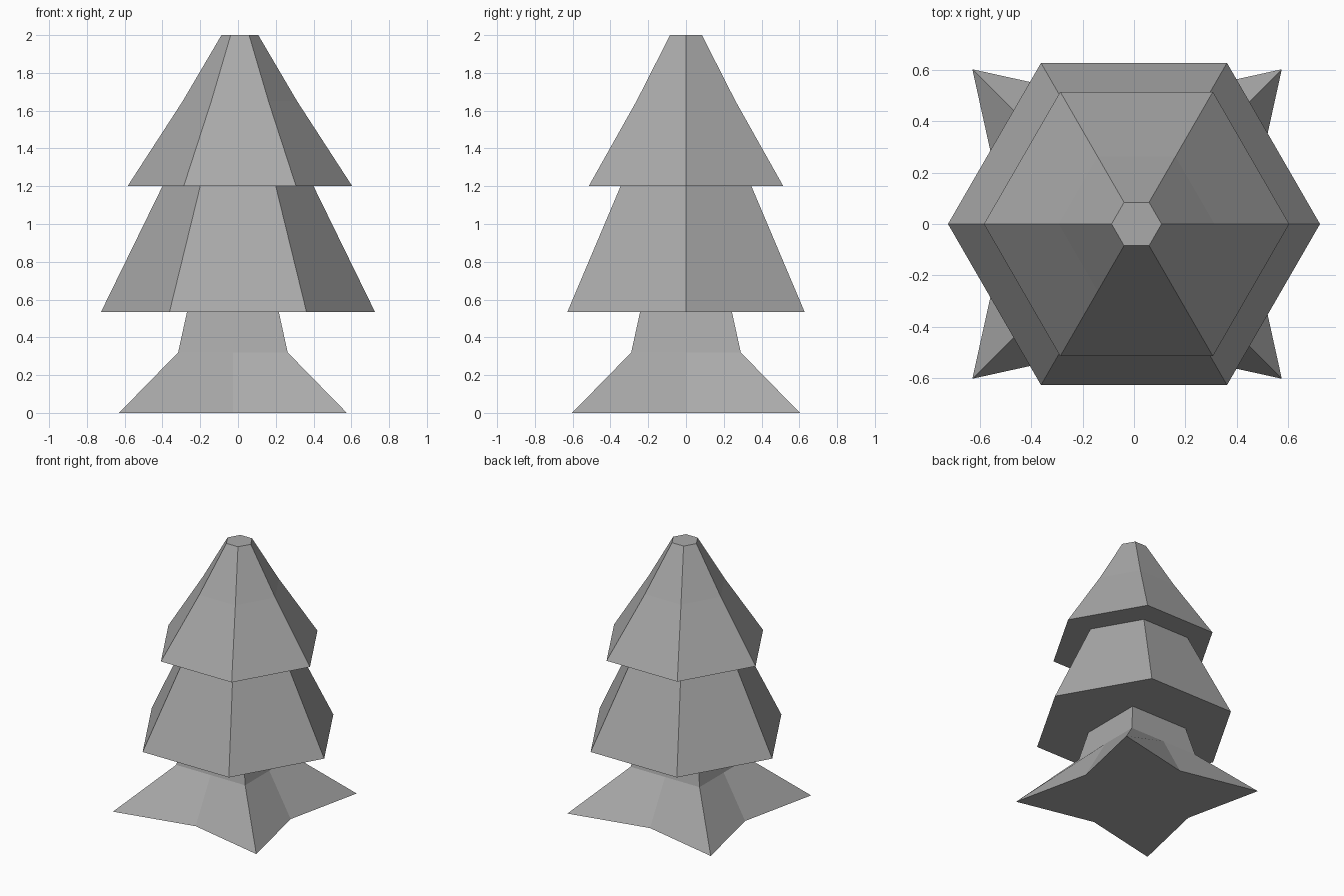
import bpy
import bmesh
from math import sin, cos, pi

cube = bpy.data.objects.get("Cube")
if cube:
    bpy.data.objects.remove(cube, do_unlink=True)

GREY = (0.4, 0.4, 0.4, 1)
grey = bpy.data.materials.new("plain grey")
grey.use_nodes = True
grey.diffuse_color = GREY
grey.node_tree.nodes["Principled BSDF"].inputs["Base Color"].default_value = GREY


def loft(name, rings, x=0, cap_top=False):
    """Join rings of (x, y, z) points with quads, closing the bottom."""
    bm = bmesh.new()
    loops = [[bm.verts.new(p) for p in ring] for ring in rings]
    n = len(loops[0])
    for low, high in zip(loops, loops[1:]):
        for i in range(n):
            j = (i + 1) % n
            bm.faces.new((low[i], low[j], high[j], high[i]))
    bm.faces.new(loops[0][::-1])
    if cap_top:
        bm.faces.new(loops[-1])
    bmesh.ops.recalc_face_normals(bm, faces=bm.faces)
    mesh = bpy.data.meshes.new(name)
    bm.to_mesh(mesh)
    bm.free()
    mesh.materials.append(grey)
    obj = bpy.data.objects.new(name, mesh)
    obj.location.x = x
    bpy.context.collection.objects.link(obj)
    return obj


def hexagon(radius, z):
    return [(radius * cos(i * pi / 3), radius * sin(i * pi / 3), z) for i in range(6)]


def star(corner, middle, z):
    """Four corners on the diagonals, with a point in the middle of each side."""
    ring = []
    for i in range(8):
        a = i * pi / 4
        r = corner * 2 ** 0.5 if i % 2 else middle
        ring.append((r * cos(a), r * sin(a), z))
    return ring


# Trunk: square stem flaring into four pointed roots
loft("trunk", [star(0.603, 0.47, 0), star(0.29, 0.29, 0.32), star(0.243, 0.243, 0.535)], x=-0.027)

# Foliage: two six-sided tiers, the upper one with a slight bend
loft("lower_foliage", [hexagon(0.725, 0.535), hexagon(0.4, 1.2)])
loft("upper_foliage", [hexagon(0.595, 1.2), hexagon(0.303, 1.65), hexagon(0.0975, 2)],
     x=0.01, cap_top=True)
